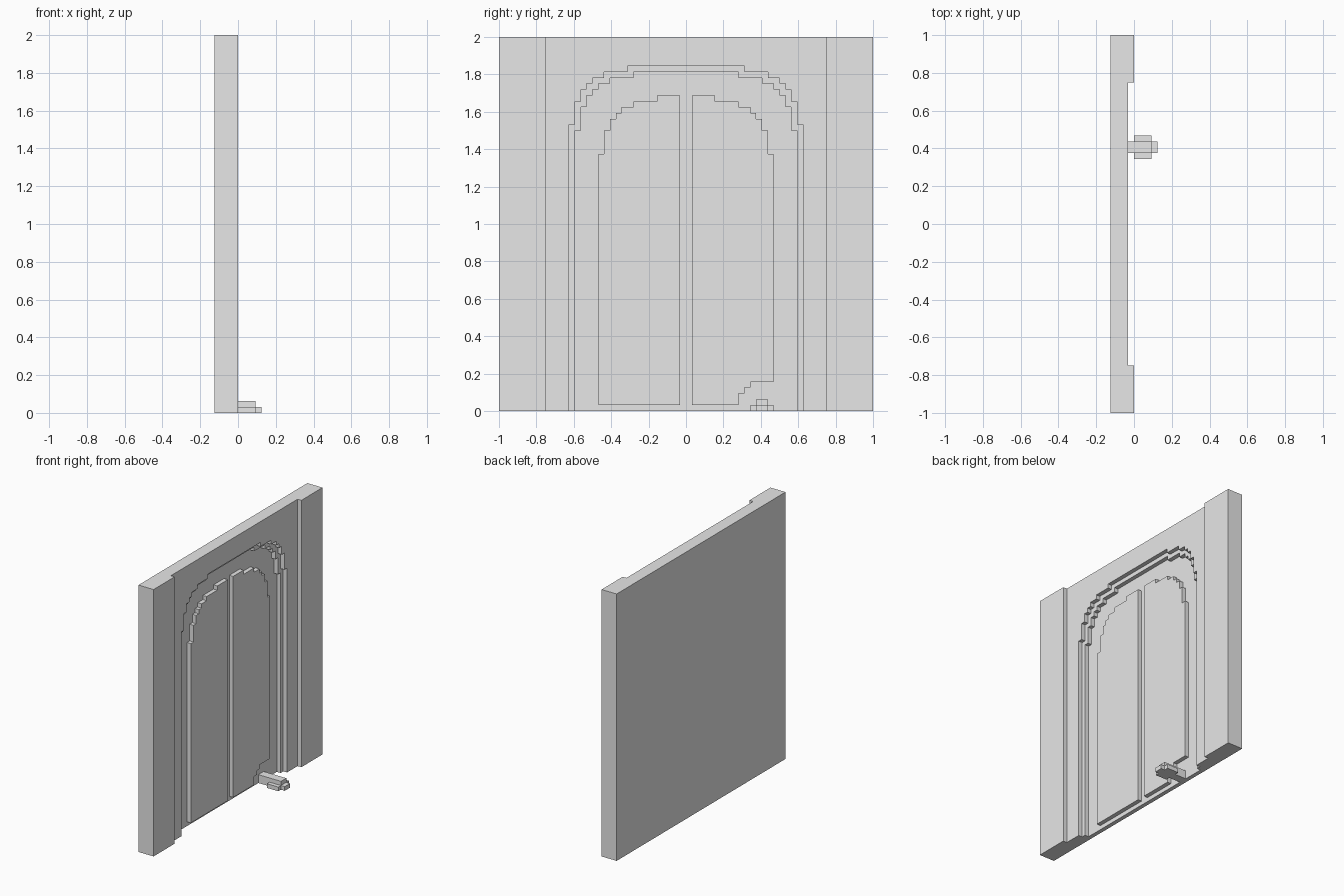
import bpy, bmesh

U = 1 / 32  # one grid cell

cube = bpy.data.objects.get("Cube")
if cube:
    bpy.data.objects.remove(cube)

stone = bpy.data.materials.new("light_grey")
stone.use_nodes = True
GREY = (0.8, 0.8, 0.8, 1)
stone.diffuse_color = GREY
stone.node_tree.nodes["Principled BSDF"].inputs["Base Color"].default_value = GREY


def slab(name, outline, x0, x1):
    """Extrude a (y, z) outline from x0 to x1, all in grid cells."""
    bm = bmesh.new()
    face = bm.faces.new([bm.verts.new((x0 * U, y * U, z * U)) for y, z in outline])
    new = bmesh.ops.extrude_face_region(bm, geom=[face])["geom"]
    verts = [g for g in new if isinstance(g, bmesh.types.BMVert)]
    bmesh.ops.translate(bm, verts=verts, vec=((x1 - x0) * U, 0, 0))
    bmesh.ops.recalc_face_normals(bm, faces=bm.faces)
    mesh = bpy.data.meshes.new(name)
    bm.to_mesh(mesh)
    bm.free()
    mesh.materials.append(stone)
    obj = bpy.data.objects.new(name, mesh)
    bpy.context.collection.objects.link(obj)
    return obj


def rect(y0, y1, z0, z1):
    return [(y0, z0), (y1, z0), (y1, z1), (y0, z1)]


def stairs(steps):
    """Stepped half arch from (half width, top height) pairs, rising inward."""
    pts = []
    for i, (w, top) in enumerate(steps):
        pts.append((w, top))
        if i + 1 < len(steps):
            pts.append((steps[i + 1][0], top))
    return pts


def mirror(pts):
    return [(-y, z) for y, z in reversed(pts)]


def wall_with_arch(name, steps, x0, x1):
    half = [(32, 64), (32, 0), (steps[0][0], 0)] + stairs(steps)
    slab(name, half + mirror(half), x0, x1)


# Wall: solid back and two layers with stepped arch openings
slab("back_wall", rect(-32, 32, 0, 64), -4, -3)
inner = [(19, 48), (18, 52), (17, 54), (16, 55), (15, 56), (13, 57), (9, 58)]
outer = [(20, 49), (19, 53), (18, 55), (17, 56), (16, 57), (14, 58), (10, 59)]
wall_with_arch("inner_arch", inner, -3, -2)
wall_with_arch("outer_arch", outer, -2, -1)

# Side pillars
for side, y in (("right", -32), ("left", 24)):
    slab(side + "_pillar", rect(y, y + 8, 0, 64), -1, 0)

# Raised door panels, one with a broken lower corner
panel = [(15, 44), (14, 48), (13, 50), (12, 51), (11, 52), (9, 53), (5, 54)]
top = stairs(panel) + [(1, 54), (1, 1)]
slab("whole_door_panel", mirror([(15, 1)] + top), -3, -2)
hole = [(9, 1), (9, 3), (10, 3), (10, 4), (11, 4), (11, 5), (15, 5)]
slab("broken_door_panel", hole + top, -3, -2)

# Small creature coming out of the hole
slab("creature_body", rect(12, 14, 0, 2), -3, 3)
slab("creature_nose", rect(12, 14, 0, 1), 3, 4)
for side, y in (("right", 11), ("left", 14)):
    slab("creature_" + side + "_flank", rect(y, y + 1, 0, 1), 0, 3)
